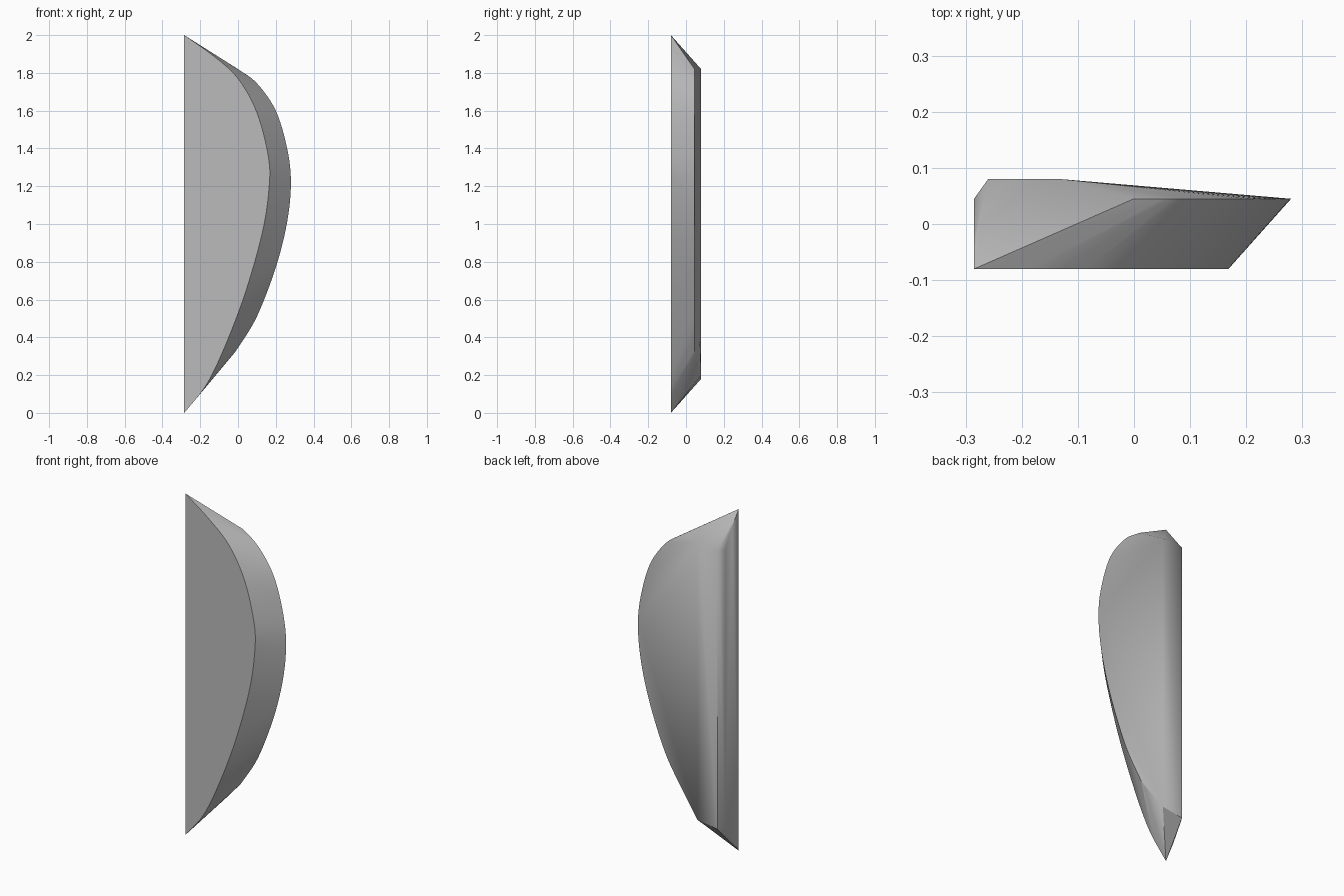
import bpy, bmesh, math
from mathutils import Vector

cube = bpy.data.objects.get("Cube")
if cube:
    bpy.data.objects.remove(cube, do_unlink=True)

grey = bpy.data.materials.new("plain grey")
grey.use_nodes = True
colour = (0.5, 0.5, 0.5, 1)
grey.diffuse_color = colour
grey.node_tree.nodes["Principled BSDF"].inputs["Base Color"].default_value = colour


def smooth_path(points, y, steps=6):
    """Round curve through (x, z) points at depth y."""
    pts = [Vector(p) for p in points]
    ext = [2 * pts[0] - pts[1]] + pts + [2 * pts[-1] - pts[-2]]
    out = []
    for a, b, c, d in zip(ext, ext[1:], ext[2:], ext[3:]):
        for i in range(steps):
            t = i / steps
            p = (2 * b + (c - a) * t + (2 * a - 5 * b + 4 * c - d) * t ** 2
                 + (3 * b - a - 3 * c + d) * t ** 3) / 2
            out.append((p.x, y, p.y))
    out.append((pts[-1].x, y, pts[-1].y))
    return out


FRONT, RIM, BACK = -0.08, 0.045, 0.08
LEFT = -0.285

# Curved outline of the flat front face
front = smooth_path([(LEFT, 2), (-0.13, 1.89), (0, 1.77), (0.1, 1.59), (0.16, 1.36),
                     (0.165, 1.2), (0.13, 0.96), (0.04, 0.64), (-0.07, 0.35),
                     (-0.17, 0.145), (LEFT, 0)], FRONT)
# Wider rim behind it
rim = smooth_path([(0, 1.82), (0.1, 1.745), (0.2, 1.6), (0.26, 1.4), (0.28, 1.22),
                   (0.26, 1.01), (0.2, 0.77), (0.1, 0.51), (0, 0.345),
                   (-0.03, 0.305)], RIM)
# Narrow back panel and the chamfer beside the straight side
back = [(-0.26, BACK, 1.81), (-0.13, BACK, 1.82), (-0.13, BACK, 0.2), (-0.26, BACK, 0.18)]
chamfer = [(LEFT, RIM, 1.81), (LEFT, -0.02, 1.92), (LEFT, -0.02, 0.08), (LEFT, RIM, 0.19)]

# Solid wrapped around all the outlines
bm = bmesh.new()
for co in front + rim + back + chamfer:
    bm.verts.new(co)
hull = bmesh.ops.convex_hull(bm, input=bm.verts)
loose = [g for g in set(hull["geom_interior"] + hull["geom_unused"])
         if isinstance(g, bmesh.types.BMVert)]
bmesh.ops.delete(bm, geom=loose, context="VERTS")
bmesh.ops.dissolve_limit(bm, angle_limit=math.radians(0.5), verts=bm.verts, edges=bm.edges)
bmesh.ops.recalc_face_normals(bm, faces=bm.faces)

mesh = bpy.data.meshes.new("curved_panel")
bm.to_mesh(mesh)
bm.free()
mesh.materials.append(grey)
panel = bpy.data.objects.new("curved_panel", mesh)
bpy.context.collection.objects.link(panel)

bpy.ops.object.select_all(action="DESELECT")
panel.select_set(True)
bpy.context.view_layer.objects.active = panel
bpy.ops.object.shade_smooth_by_angle(angle=math.radians(40))
